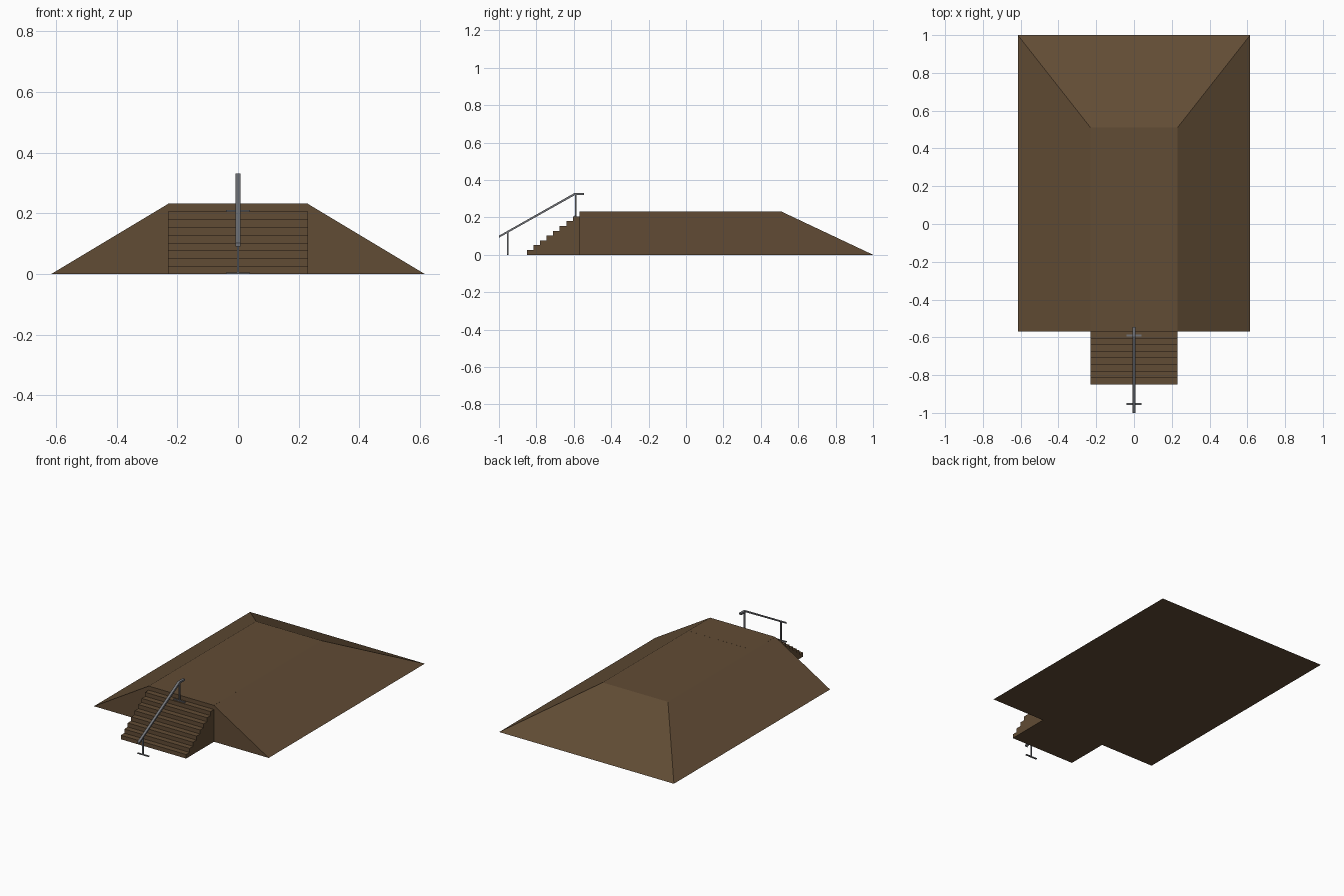
import bpy, bmesh
from mathutils import Vector

if "Cube" in bpy.data.objects:
    bpy.data.objects.remove(bpy.data.objects["Cube"])

def material(name, rgb):
    m = bpy.data.materials.new(name)
    m.diffuse_color = (*rgb, 1)
    m.use_nodes = True
    m.node_tree.nodes["Principled BSDF"].inputs["Base Color"].default_value = m.diffuse_color
    return m

EARTH = material("earth_brown", (0.120, 0.072, 0.035))
STEEL = material("steel_grey", (0.165, 0.170, 0.185))

def finish(name, bm, mat):
    bmesh.ops.recalc_face_normals(bm, faces=bm.faces)
    me = bpy.data.meshes.new(name)
    bm.to_mesh(me)
    bm.free()
    me.materials.append(mat)
    ob = bpy.data.objects.new(name, me)
    bpy.context.collection.objects.link(ob)
    return ob

def extrude_x(name, profile, half_width, mat):
    """Side profile of (y, z) points swept across x."""
    bm = bmesh.new()
    face = bm.faces.new([bm.verts.new((-half_width, y, z)) for y, z in profile])
    new = bmesh.ops.extrude_face_region(bm, geom=[face])["geom"]
    verts = [v for v in new if isinstance(v, bmesh.types.BMVert)]
    bmesh.ops.translate(bm, verts=verts, vec=(2 * half_width, 0, 0))
    return finish(name, bm, mat)

def box(name, lo, hi, mat):
    (x0, y0, z0), (x1, y1, z1) = lo, hi
    return extrude_x(name, [(y0, z0), (y1, z0), (y1, z1), (y0, z1)], x1, mat)

H, TOP_X, BASE_X, FRONT = 0.231, 0.23, 0.615, -0.57

# Earth ramp: flat top, sloping sides and back, upright front
bm = bmesh.new()
ring = lambda hx, back, z: [bm.verts.new(p) for p in
    ((-hx, FRONT, z), (hx, FRONT, z), (hx, back, z), (-hx, back, z))]
low, high = ring(BASE_X, 1.0, 0), ring(TOP_X, 0.51, H)
bm.faces.new(low)
bm.faces.new(high)
for i in range(4):
    j = (i + 1) % 4
    bm.faces.new((low[i], low[j], high[j], high[i]))
finish("ramp_mound", bm, EARTH)

# Staircase, running into the mound as a flush landing
STEPS, RUN = 8, 0.035
rise = H / (STEPS + 1)
steps = [(-0.35, 0.0)]
for i in range(STEPS):
    y = FRONT - (STEPS - i) * RUN
    steps += [(y, i * rise), (y, (i + 1) * rise)]
steps += [(FRONT, STEPS * rise), (FRONT, H + 0.0003), (-0.35, H + 0.0003)]
extrude_x("staircase", steps, TOP_X, EARTH)

# Sloping handrail with a level top end
T = 0.011
extrude_x("handrail", [(-1.0, 0.091), (-0.592, 0.32), (-0.545, 0.32),
                       (-0.545, 0.32 + T), (-0.595, 0.32 + T), (-1.0, 0.091 + T)],
          0.008, STEEL)

# Posts and foot plates
for label, y, z0, z1 in (("lower", -0.953, 0.0, 0.119), ("upper", -0.590, STEPS * rise, 0.322)):
    box(label + "_post", (-0.004, y - 0.004, z0), (0.004, y + 0.004, z1), STEEL)
    box(label + "_foot_plate", (-0.04, y - 0.005, z0), (0.04, y + 0.005, z0 + 0.005), STEEL)
